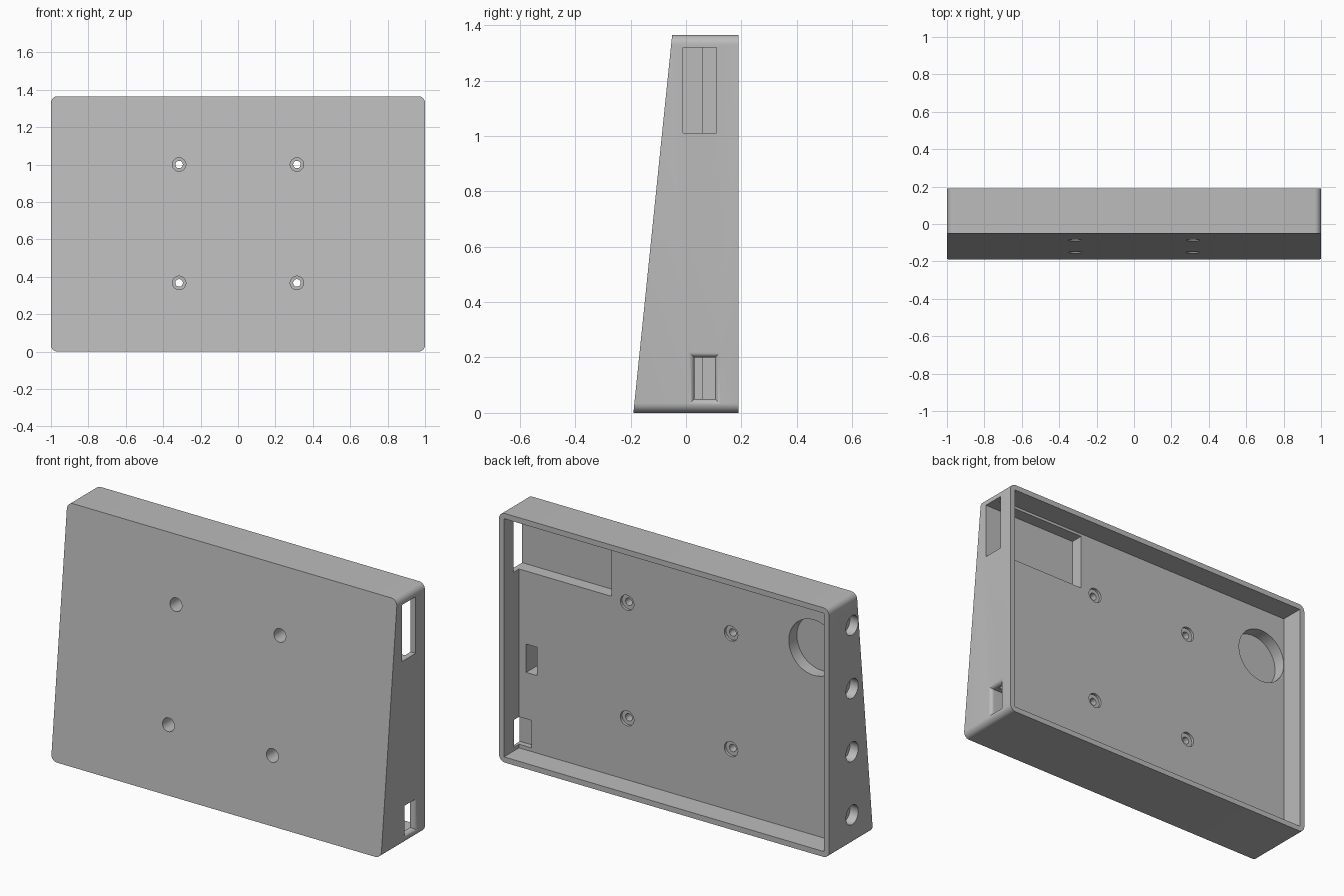
import bpy, bmesh, math
from mathutils import Matrix

if "Cube" in bpy.data.objects:
    bpy.data.objects.remove(bpy.data.objects["Cube"])

HEIGHT, BACK, FLOOR, WALL = 1.365, 0.19, 0.06, 0.03


def make_object(name, bm):
    bmesh.ops.recalc_face_normals(bm, faces=bm.faces)
    mesh = bpy.data.meshes.new(name)
    bm.to_mesh(mesh)
    bm.free()
    obj = bpy.data.objects.new(name, mesh)
    bpy.context.collection.objects.link(obj)
    return obj


def loft(name, rings):
    """Closed solid through rings of equal length."""
    bm = bmesh.new()
    loops = [[bm.verts.new(p) for p in ring] for ring in rings]
    n = len(loops[0])
    for a, b in zip(loops, loops[1:]):
        for i in range(n):
            j = (i + 1) % n
            bm.faces.new((a[i], a[j], b[j], b[i]))
    bm.faces.new(loops[0])
    bm.faces.new(loops[-1])
    return make_object(name, bm)


def box(name, x, y, z):
    rings = [[(x[0], py, pz), (x[1], py, pz)] for py in y for pz in z]
    return loft(name, [rings[0] + rings[1][::-1], rings[2] + rings[3][::-1]])


def cylinder(name, axis, radius, start, end, a, b):
    """Cylinder along x (a, b = y, z) or along y (a, b = x, z)."""
    rings = []
    for d in (start, end):
        ring = []
        for i in range(40):
            t = math.tau * i / 40
            u, v = a + radius * math.cos(t), b + radius * math.sin(t)
            ring.append((d, u, v) if axis == "x" else (u, d, v))
        rings.append(ring)
    return loft(name, rings)


def front_y(z):
    return -BACK + 0.14 * z / HEIGHT


# Wedge body with rounded corners and a leaning front
R = 0.035
outline = []
for k, (sx, top) in enumerate(((1, 1), (-1, 1), (-1, 0), (1, 0))):
    cx, cz = sx * (1 - R), (HEIGHT - R if top else R)
    for i in range(9):
        t = math.pi / 2 * (k + i / 8)
        outline.append((cx + R * math.cos(t), cz + R * math.sin(t)))
case = loft("wedge_case", [[(x, front_y(z), z) for x, z in outline],
                           [(x, BACK, z) for x, z in outline]])

# Open back tray, corner recess with side slot, small pocket, port opening
cutters = [
    box("tray_cutter", (-1 + WALL, 1 - WALL), (FLOOR, 0.3), (WALL, HEIGHT - WALL)),
    box("slot_cutter", (0.41, 1.1), (-0.01, 0.11), (1.01, 1.32)),
    box("pocket_cutter", (0.86, 0.927), (-0.05, 0.1), (0.455, 0.61)),
    box("port_cutter", (0.896, 1.1), (0.03, 0.105), (0.05, 0.2)),
    cylinder("round_recess_cutter", "y", 0.152, -0.01, 0.08, -0.817, 1.057),
]

# Flared rim around the port
rings = []
for i in range(9):
    t = math.pi / 2 * i / 8
    o, x = 0.022 * (1 - math.sin(t)), 1 - 0.022 * (1 - math.cos(t))
    rings.append([(x, 0.03 - o, 0.05 - o), (x, 0.105 + o, 0.05 - o),
                  (x, 0.105 + o, 0.2 + o), (x, 0.03 - o, 0.2 + o)])
rings.insert(0, [(1.05, y, z) for _, y, z in rings[0]])
cutters.append(loft("port_flare_cutter", rings))

# Stepped mounting holes through the front
for x in (-0.315, 0.315):
    for z in (0.367, 1.0):
        cutters += [cylinder("bore_cutter", "y", 0.036, -0.3, 0.0, x, z),
                    cylinder("through_cutter", "y", 0.02, -0.05, 0.1, x, z),
                    cylinder("back_ring_cutter", "y", 0.041, 0.045, 0.1, x, z)]

# Row of round sockets in the right side
for i in range(4):
    cutters.append(cylinder("socket_cutter", "x", 0.053, -1.1, -0.95, -0.01, 0.163 + 0.346 * i))

bpy.context.view_layer.objects.active = case
for cutter in cutters:
    mod = case.modifiers.new("cut", "BOOLEAN")
    mod.operation = "DIFFERENCE"
    mod.solver = "EXACT"
    mod.object = cutter
    bpy.ops.object.modifier_apply(modifier=mod.name)
    bpy.data.objects.remove(cutter)

# Single grey finish
grey = bpy.data.materials.new("plain_grey")
grey.use_nodes = True
color = (0.5, 0.5, 0.5, 1)
grey.diffuse_color = color
grey.node_tree.nodes["Principled BSDF"].inputs["Base Color"].default_value = color
case.data.materials.clear()
case.data.materials.append(grey)

bpy.ops.object.select_all(action="DESELECT")
case.select_set(True)
bpy.ops.object.shade_smooth_by_angle(angle=math.radians(30))
